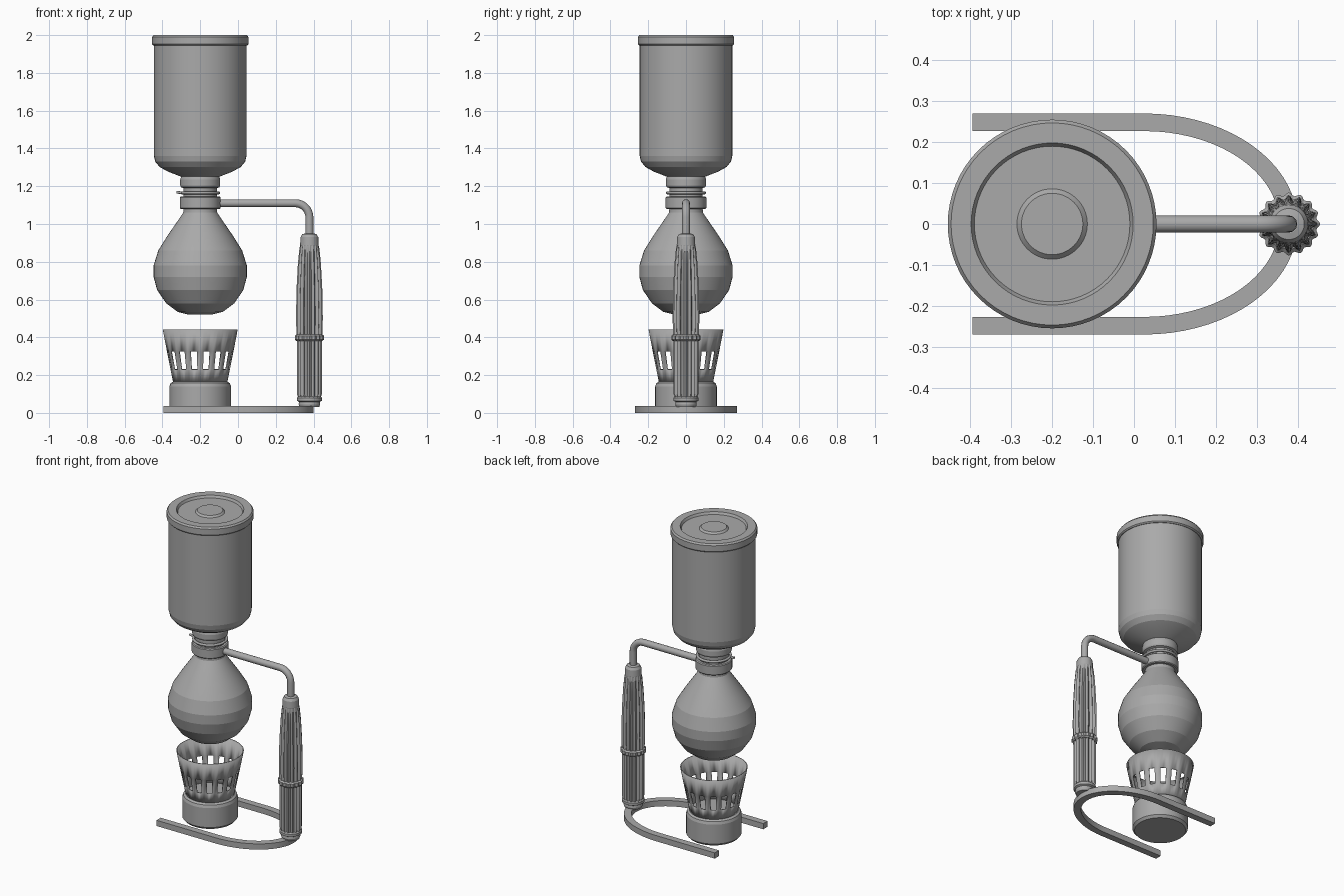
import bpy, bmesh
from math import sin, cos, pi, radians

if "Cube" in bpy.data.objects:
    bpy.data.objects.remove(bpy.data.objects["Cube"])

GREY = (0.4, 0.4, 0.4, 1)
mat = bpy.data.materials.new("plain grey")
mat.use_nodes = True
mat.diffuse_color = GREY
mat.node_tree.nodes["Principled BSDF"].inputs["Base Color"].default_value = GREY

AXIS = -0.2    # vertical axis of the vessels
GRIP = 0.378   # vertical axis of the handle


def select(ob):
    bpy.ops.object.select_all(action='DESELECT')
    ob.select_set(True)
    bpy.context.view_layer.objects.active = ob


def finish(name, bm, angle=12):
    bmesh.ops.recalc_face_normals(bm, faces=bm.faces)
    me = bpy.data.meshes.new(name)
    bm.to_mesh(me)
    bm.free()
    me.materials.append(mat)
    ob = bpy.data.objects.new(name, me)
    bpy.context.collection.objects.link(ob)
    select(ob)
    bpy.ops.object.shade_smooth_by_angle(angle=radians(angle))
    return ob


def lathe(name, profile, cx=AXIS, segs=48, lobes=0, caps=True, skip=None, angle=12):
    """Revolve (radius, height, flute depth) points around a vertical axis."""
    bm = bmesh.new()
    rings = []
    for r, z, *flute in profile:
        depth = flute[0] if flute else 0
        ring = []
        for i in range(segs):
            a = 2 * pi * i / segs
            rad = r - depth * (0.5 - 0.5 * cos(lobes * a))
            ring.append(bm.verts.new((cx + rad * cos(a), rad * sin(a), z)))
        rings.append(ring)
    for k, (low, high) in enumerate(zip(rings, rings[1:])):
        for i in range(segs):
            if skip and skip(k, i):
                continue
            j = (i + 1) % segs
            bm.faces.new((low[i], low[j], high[j], high[i]))
    if caps:
        bm.faces.new(rings[0])
        bm.faces.new(rings[-1])
    return finish(name, bm, angle)


def tube(name, points, radius):
    cu = bpy.data.curves.new(name, 'CURVE')
    cu.dimensions = '3D'
    cu.bevel_depth = radius
    cu.bevel_resolution = 4
    cu.use_fill_caps = True
    sp = cu.splines.new('POLY')
    sp.points.add(len(points) - 1)
    for p, co in zip(sp.points, points):
        p.co = (*co, 1)
    cu.materials.append(mat)
    ob = bpy.data.objects.new(name, cu)
    bpy.context.collection.objects.link(ob)
    select(ob)
    bpy.ops.object.convert(target='MESH')
    bpy.ops.object.shade_smooth_by_angle(angle=radians(40))


# Horseshoe base: two straight legs joined by half an ellipse
bm = bmesh.new()
arc = [pi / 2 - pi * i / 36 for i in range(37)]


def rail(a, b):
    pts = [(-0.395, b)] + [(0.025 + a * cos(t), b * sin(t)) for t in arc] + [(-0.395, -b)]
    return [bm.verts.new((x, y, 0)) for x, y in pts]


outer, inner = rail(0.375, 0.27), rail(0.33, 0.227)
for i in range(len(outer) - 1):
    bm.faces.new((outer[i], outer[i + 1], inner[i + 1], inner[i]))
top = bmesh.ops.extrude_face_region(bm, geom=bm.faces[:])["geom"]
bmesh.ops.translate(bm, vec=(0, 0, 0.037),
                    verts=[v for v in top if isinstance(v, bmesh.types.BMVert)])
finish("base", bm)

# Burner and its slotted wind screen
lathe("burner", [(0.15, 0), (0.163, 0.015), (0.163, 0.14), (0.157, 0.157), (0.143, 0.166)])
screen = lathe("wind_screen", [(0.143, 0.16), (0.157, 0.23), (0.176, 0.325), (0.198, 0.44)],
               segs=64, caps=False, skip=lambda k, i: k == 1 and i % 4 in (1, 2))
mod = screen.modifiers.new("thickness", 'SOLIDIFY')
mod.thickness = 0.006

# Round lower bulb
lathe("lower_bulb", [(0.06, 0.52), (0.12, 0.535), (0.18, 0.58), (0.228, 0.65), (0.247, 0.72),
                     (0.247, 0.78), (0.222, 0.86), (0.172, 0.94), (0.11, 1.03),
                     (0.09, 1.06), (0.087, 1.1)])

# Neck, clamp collar and wire ring
lathe("neck", [(0.088, 1.1), (0.088, 1.19), (0.102, 1.195), (0.106, 1.205),
               (0.106, 1.235), (0.1, 1.255)])
lathe("collar", [(0.103, 1.08), (0.108, 1.085), (0.108, 1.14), (0.103, 1.145)])
ring = [(AXIS + 0.098 * cos(2 * pi * i / 32), 0.098 * sin(2 * pi * i / 32), 1.165)
        for i in range(33)]
tube("wire_ring", ring, 0.008)
tube("wire_tail", [(-0.29, -0.03, 1.165), (-0.325, -0.03, 1.168)], 0.007)

# Upper vessel and lid with a recessed top and a raised button
lathe("upper_vessel", [(0.1, 1.25), (0.17, 1.277), (0.215, 1.302), (0.238, 1.33),
                       (0.245, 1.36), (0.245, 1.95)])
lathe("lid", [(0.248, 1.945), (0.255, 1.952), (0.255, 1.99), (0.247, 2.0), (0.198, 2.0),
              (0.19, 1.985), (0.086, 1.985), (0.075, 1.996)], segs=64)

# Bent support arm
bend = [(0.303 + 0.075 * sin(t), 0, 1.035 + 0.075 * cos(t))
        for t in [pi / 2 * i / 8 for i in range(9)]]
tube("support_arm", [(-0.12, 0, 1.11)] + bend + [(GRIP, 0, 0.92)], 0.021)

# Fluted handle: foot, lower grip, scalloped band, tapering upper grip and ferrule
lathe("handle_foot", [(0.052, 0.03), (0.057, 0.045), (0.055, 0.058), (0.066, 0.064),
                      (0.066, 0.08), (0.058, 0.088)], cx=GRIP)
lathe("lower_grip", [(0.06, 0.08, 0.004), (0.066, 0.1, 0.013), (0.066, 0.39, 0.013)],
      cx=GRIP, segs=96, lobes=16, angle=35)
lathe("handle_band", [(0.068, 0.38, 0.008), (0.077, 0.388, 0.008), (0.077, 0.408, 0.008),
                      (0.068, 0.416, 0.008)], cx=GRIP, segs=96, lobes=16, angle=35)
lathe("upper_grip", [(0.068, 0.41, 0.014), (0.071, 0.5, 0.014), (0.068, 0.66, 0.014),
                     (0.061, 0.79, 0.012), (0.053, 0.87, 0.006), (0.048, 0.89, 0)],
      cx=GRIP, segs=96, lobes=16, angle=35)
lathe("ferrule", [(0.046, 0.88), (0.049, 0.89), (0.047, 0.93), (0.038, 0.946),
                  (0.022, 0.95)], cx=GRIP)
